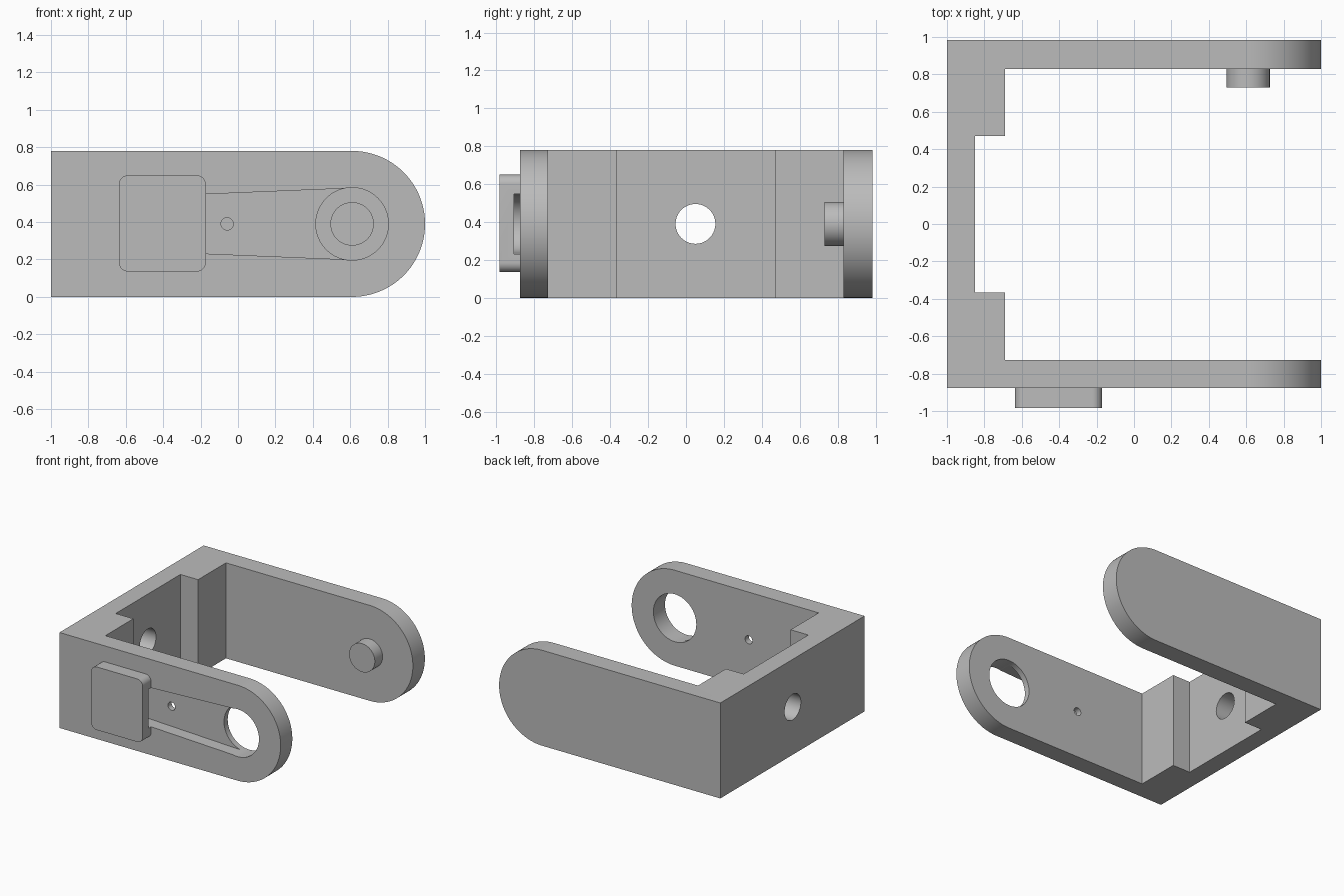
import bpy, bmesh
from math import sin, cos, pi, asin
from mathutils import Vector

cube = bpy.data.objects.get("Cube")
if cube:
    bpy.data.objects.remove(cube, do_unlink=True)

grey = bpy.data.materials.new("plain grey")
grey.use_nodes = True
grey.diffuse_color = (0.5, 0.5, 0.5, 1)
grey.node_tree.nodes["Principled BSDF"].inputs["Base Color"].default_value = (0.5, 0.5, 0.5, 1)


def prism(name, outline, axis, lo, hi):
    """Extrude a 2D outline along an axis from lo to hi."""
    place = {"x": lambda a, b, t: (t, a, b),
             "y": lambda a, b, t: (a, t, b),
             "z": lambda a, b, t: (a, b, t)}[axis]
    bm = bmesh.new()
    face = bm.faces.new([bm.verts.new(place(a, b, lo)) for a, b in outline])
    moved = bmesh.ops.extrude_face_region(bm, geom=[face])["geom"]
    verts = [v for v in moved if isinstance(v, bmesh.types.BMVert)]
    bmesh.ops.translate(bm, verts=verts, vec=Vector(place(0, 0, hi - lo)))
    bmesh.ops.recalc_face_normals(bm, faces=bm.faces)
    mesh = bpy.data.meshes.new(name)
    bm.to_mesh(mesh)
    bm.free()
    mesh.materials.append(grey)
    ob = bpy.data.objects.new(name, mesh)
    bpy.context.collection.objects.link(ob)
    return ob


def arc(a, b, r, start, end, n):
    steps = [start + (end - start) * i / n for i in range(n + 1)]
    return [(a + r * cos(t), b + r * sin(t)) for t in steps]


def circle(a, b, r, n=64):
    return arc(a, b, r, 0, 2 * pi, n)[:-1]


def combine(target, tool, operation):
    """Apply a boolean and discard the tool."""
    bpy.context.view_layer.objects.active = target
    mod = target.modifiers.new(operation, "BOOLEAN")
    mod.operation, mod.object, mod.solver = operation, tool, "EXACT"
    bpy.ops.object.modifier_apply(modifier=mod.name)
    bpy.data.objects.remove(tool, do_unlink=True)


HEIGHT, MID, PIVOT = 0.78, 0.39, 0.61
FRONT, BACK = -0.877, 0.985

# U-shaped bracket with a recess in its connecting wall
bracket = prism("clevis_bracket", [
    (-1, FRONT), (1, FRONT), (1, -0.727), (-0.69, -0.727), (-0.69, -0.365),
    (-0.85, -0.365), (-0.85, 0.47), (-0.69, 0.47), (-0.69, 0.83),
    (1, 0.83), (1, BACK), (-1, BACK)], "z", 0, HEIGHT)

# Round the ends of both arms
side = [(-1.2, 0), *arc(PIVOT, MID, MID, -pi / 2, pi / 2, 64), (-1.2, HEIGHT)]
combine(bracket, prism("arm_outline", side, "y", -1.2, 1.2), "INTERSECT")

# Raised pad with rounded corners on the front arm
x0, x1, z0, z1, r = -0.637, -0.172, 0.135, 0.65, 0.05
pad = []
for i, (a, b) in enumerate([(x1 - r, z1 - r), (x0 + r, z1 - r),
                            (x0 + r, z0 + r), (x1 - r, z0 + r)]):
    pad += arc(a, b, r, i * pi / 2, (i + 1) * pi / 2, 10)
combine(bracket, prism("front_pad", pad, "y", -0.985, -0.85), "UNION")

# Pivot pin on the back arm
combine(bracket, prism("pivot_pin", circle(PIVOT, MID, 0.116), "y", 0.73, 0.9), "UNION")

# Tapered pocket running from beneath the pad to the pivot hole
small_x, small_r, big_r = -0.41, 0.149, 0.191
tilt = asin((big_r - small_r) / (PIVOT - small_x))
low, high = -pi / 2 - tilt, pi / 2 + tilt
pocket = arc(PIVOT, MID, big_r, low, high, 40)
pocket += arc(small_x, MID, small_r, high, 2 * pi + low, 40)
combine(bracket, prism("arm_pocket", pocket, "y", -0.908, -0.775), "DIFFERENCE")

# Pivot hole, small pin hole and wall hole
for name, outline, axis, lo, hi in [
        ("pivot_hole", circle(PIVOT, MID, 0.194), "y", -1.1, -0.6),
        ("small_hole", circle(-0.058, MID, 0.033, 32), "y", -0.85, -0.6),
        ("wall_hole", circle(0.05, MID, 0.105), "x", -1.2, -0.8)]:
    combine(bracket, prism(name, outline, axis, lo, hi), "DIFFERENCE")

bpy.ops.object.select_all(action="DESELECT")
bracket.select_set(True)
bpy.context.view_layer.objects.active = bracket
bpy.ops.object.shade_smooth_by_angle(angle=0.5)
